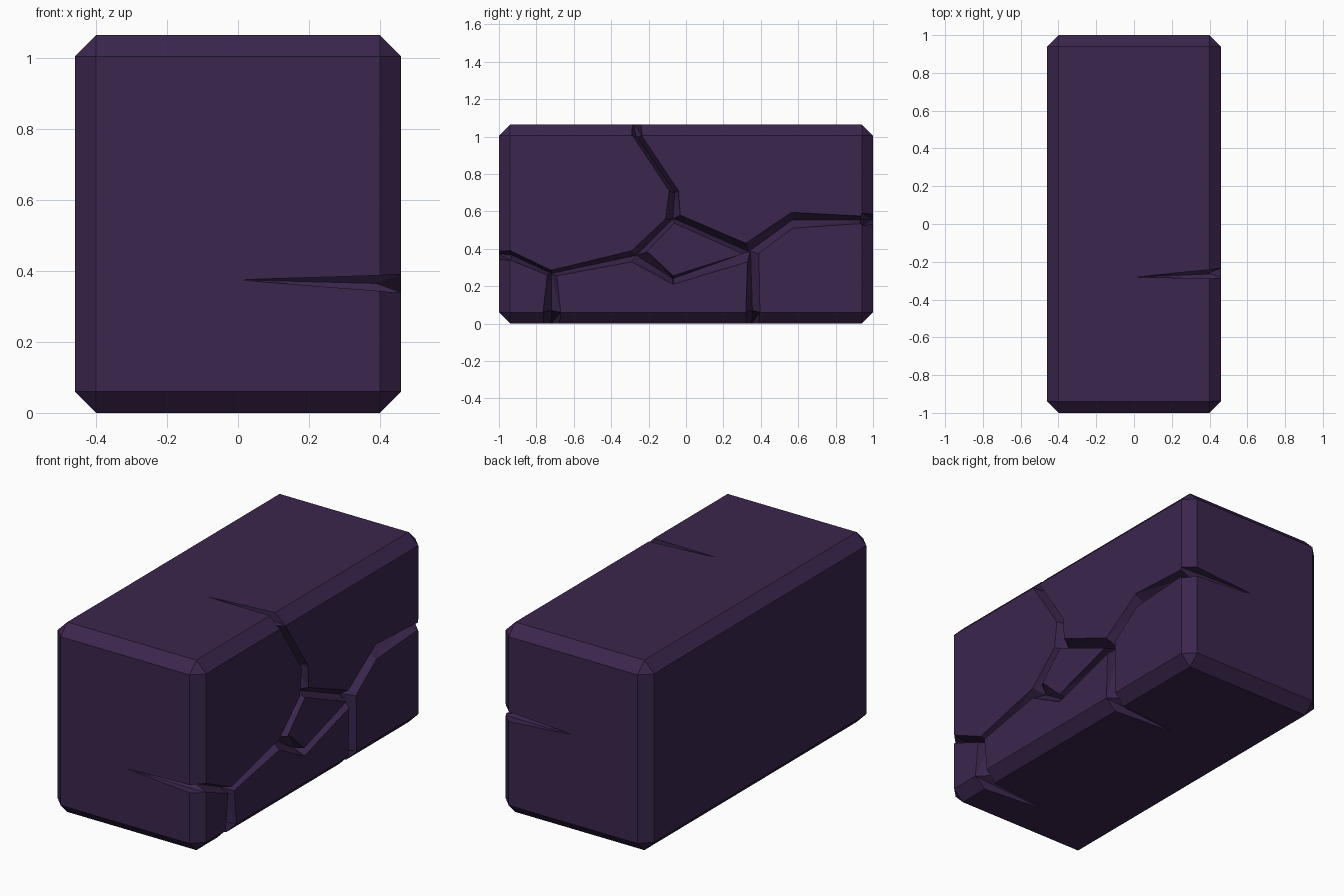
import bpy, bmesh
from mathutils import Vector

if "Cube" in bpy.data.objects:
    bpy.data.objects.remove(bpy.data.objects["Cube"])

FX, H, CH = 0.46, 1.065, 0.06   # right face position, height, chamfer
DX, OUT = 0.39, 0.50            # groove floor depth, cutter overshoot

# Chamfered stone block
bm = bmesh.new()
bmesh.ops.create_cube(bm, size=1)
bmesh.ops.scale(bm, vec=(2 * FX, 2, H), verts=bm.verts)
bmesh.ops.translate(bm, vec=(0, 0, H / 2), verts=bm.verts)
bmesh.ops.bevel(bm, geom=bm.edges[:], offset=CH, segments=1, affect='EDGES')
me = bpy.data.meshes.new("stone_block")
bm.to_mesh(me)
bm.free()
block = bpy.data.objects.new("stone_block", me)
bpy.context.collection.objects.link(block)
bpy.context.view_layer.objects.active = block


def cut(points):
    """Subtract the convex hull of the points from the block."""
    b = bmesh.new()
    for p in points:
        b.verts.new(p)
    res = bmesh.ops.convex_hull(b, input=b.verts[:])
    junk = [v for v in set(res["geom_interior"] + res["geom_unused"])
            if isinstance(v, bmesh.types.BMVert)]
    bmesh.ops.delete(b, geom=junk, context='VERTS')
    bmesh.ops.recalc_face_normals(b, faces=b.faces[:])
    m = bpy.data.meshes.new("crack_cutter")
    b.to_mesh(m)
    b.free()
    o = bpy.data.objects.new("crack_cutter", m)
    bpy.context.collection.objects.link(o)
    o.hide_render = True
    mod = block.modifiers.new("crack", 'BOOLEAN')
    mod.operation, mod.solver, mod.object = 'DIFFERENCE', 'EXACT', o
    bpy.ops.object.modifier_apply(modifier=mod.name)
    bpy.data.objects.remove(o)


def section(l, r, d):
    pts = [Vector((x, *p)) for x in (FX, OUT) for p in (l, r)]
    return pts + [Vector((DX, *d))]


def groove(*nodes):
    """V groove on the right face through nodes of (side, side, floor)."""
    for n0, n1 in zip(nodes, nodes[1:]):
        a, b = section(*n0), section(*n1)
        e = (b[-1] - a[-1]).normalized() * 0.003
        cut([p - e for p in a] + [p + e for p in b])


def pit(rim, floor):
    """Junction where several grooves meet."""
    cut([(x, *p) for x in (FX, OUT) for p in rim] + [(DX, *floor)])


def tail(axis, edge, s, a, b, d, tip):
    """Crack wrapping over an edge and tapering to a point on the next face."""
    def P(x, along, across):
        return (x, along, across) if axis == 'y' else (x, across, along)
    pts = [P(0, edge + s * 0.003, tip), P(DX, edge - s * 0.07, d)]
    for w in (a, b):
        pts += [P(FX, edge - s * CH, w), P(OUT, edge - s * CH, w),
                P(OUT, edge + s * 0.04, w),
                P(FX - CH, edge, tip + (w - tip) * 0.85)]
    cut(pts)


# Crack from the front edge to the centre shard, and its upper left side
groove(((-.94, .39), (-.94, .34), (-.94, .37)),
       ((-.72, .285), (-.72, .25), (-.72, .268)),
       ((-.29, .39), (-.29, .33), (-.265, .365)))
groove(((-.29, .39), (-.24, .355), (-.265, .365)),
       ((-.11, .56), (-.06, .54), (-.07, .56)))
# Crack up to the top edge
groove(((-.11, .56), (-.03, .58), (-.07, .56)),
       ((-.09, .71), (-.04, .71), (-.06, .70)),
       ((-.285, 1.005), (-.24, 1.01), (-.265, 1.005)))
# Upper right and lower sides of the shard
groove(((-.03, .58), (-.07, .54), (-.06, .56)),
       ((.32, .43), (.30, .375), (.335, .385)))
groove(((-.29, .33), (-.20, .38), (-.265, .365)),
       ((-.07, .21), (-.07, .255), (-.07, .24)),
       ((.33, .33), (.30, .37), (.335, .385)))
# Crack to the back edge
groove(((.32, .43), (.38, .37), (.335, .385)),
       ((.565, .595), (.57, .51), (.57, .555)),
       ((.94, .575), (.94, .535), (.94, .555)))
# Two cracks down to the bottom edge
groove(((.33, .36), (.39, .37), (.345, .385)),
       ((.32, .06), (.395, .06), (.355, .06)))
groove(((-.74, .275), (-.69, .25), (-.72, .268)),
       ((-.765, .06), (-.67, .06), (-.72, .06)))
# Junctions
pit([(.32, .43), (.39, .37), (.30, .375), (.33, .33)], (.34, .385))
pit([(-.29, .39), (-.29, .33), (-.22, .37)], (-.265, .365))
pit([(-.11, .56), (-.03, .58), (-.065, .54)], (-.065, .56))
# Tapering tails on the front, back, top and bottom
tail('y', -1, -1, .39, .338, .365, .375)
tail('y', 1, 1, .59, .525, .555, .56)
tail('z', H, 1, -.288, -.235, -.265, -.282)
tail('z', 0, -1, .32, .395, .355, .35)
tail('z', 0, -1, -.765, -.67, -.72, -.72)

# Clean flat faces
bm = bmesh.new()
bm.from_mesh(me)
bmesh.ops.remove_doubles(bm, verts=bm.verts[:], dist=0.0005)
bmesh.ops.dissolve_limit(bm, angle_limit=0.02, verts=bm.verts[:], edges=bm.edges[:])
for f in bm.faces:
    f.smooth = False
    f.material_index = 0
bm.to_mesh(block.data)
bm.free()

mat = bpy.data.materials.new("dark_purple_stone")
mat.diffuse_color = (0.043, 0.019, 0.075, 1)
mat.use_nodes = True
mat.node_tree.nodes["Principled BSDF"].inputs["Base Color"].default_value = mat.diffuse_color
block.data.materials.clear()
block.data.materials.append(mat)
